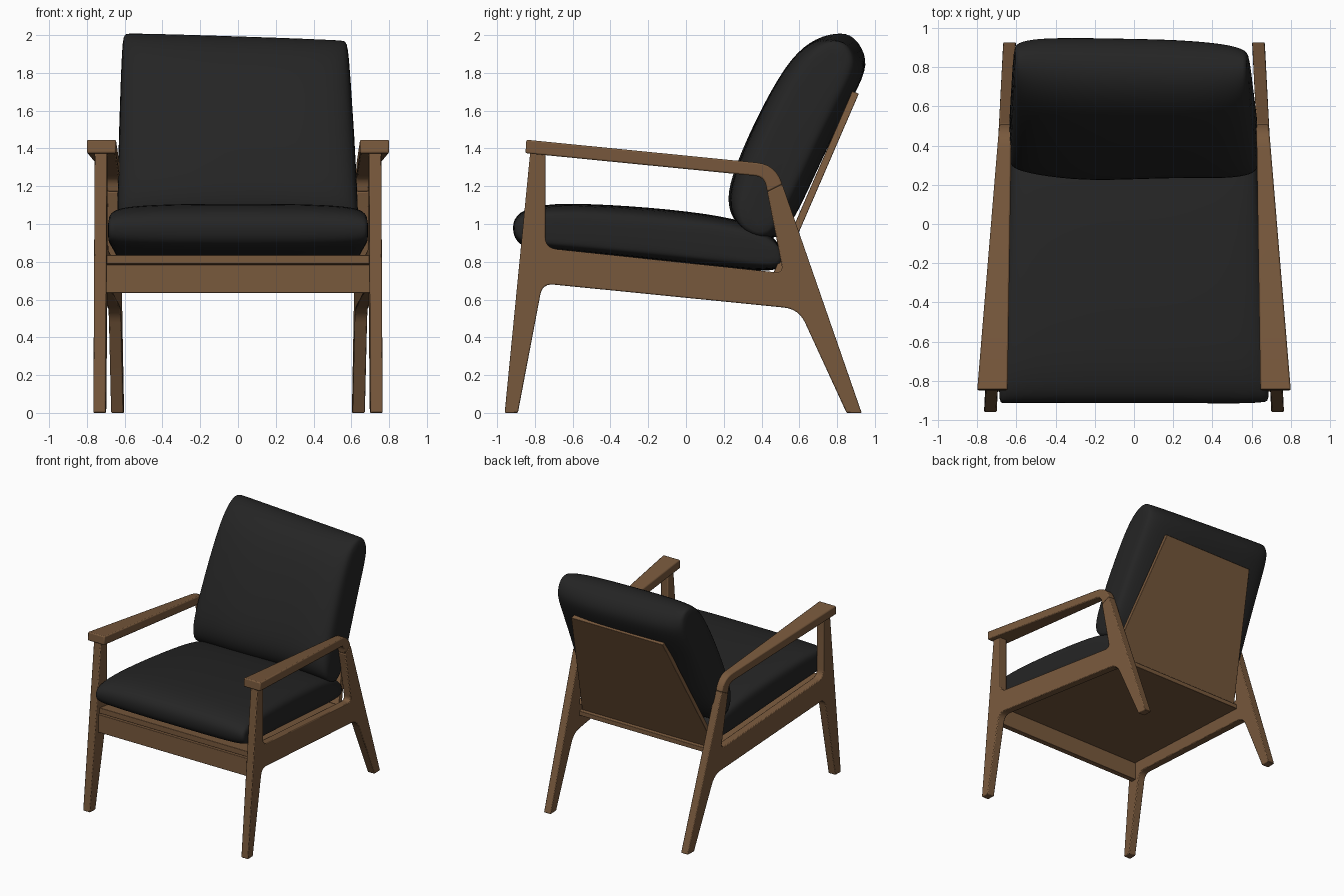
import bpy, bmesh, math
from mathutils import Vector

if "Cube" in bpy.data.objects:
    bpy.data.objects.remove(bpy.data.objects["Cube"], do_unlink=True)


def material(name, rgb):
    mat = bpy.data.materials.new(name)
    mat.use_nodes = True
    mat.diffuse_color = (*rgb, 1)
    mat.node_tree.nodes["Principled BSDF"].inputs["Base Color"].default_value = (*rgb, 1)
    return mat


wood = material("walnut_wood", (0.19, 0.1, 0.046))
fabric = material("black_fabric", (0.018, 0.018, 0.018))


def make_object(name, bm, mat):
    bmesh.ops.recalc_face_normals(bm, faces=bm.faces)
    mesh = bpy.data.meshes.new(name)
    bm.to_mesh(mesh)
    bm.free()
    mesh.materials.append(mat)
    obj = bpy.data.objects.new(name, mesh)
    bpy.context.collection.objects.link(obj)
    return obj


def rounded(points, steps=6):
    """Fillet each (y, z, radius) corner of a closed outline."""
    out = []
    for i, (y, z, r) in enumerate(points):
        p = Vector((y, z))
        if not r:
            out.append(p)
            continue
        a = p + (Vector(points[i - 1][:2]) - p).normalized() * r
        b = p + (Vector(points[(i + 1) % len(points)][:2]) - p).normalized() * r
        for k in range(steps + 1):
            t = k / steps
            out.append(a * (1 - t) ** 2 + p * 2 * t * (1 - t) + b * t * t)
    return out


def loft(rings):
    """Skin equal closed rings of points and cap both ends."""
    bm = bmesh.new()
    loops = [[bm.verts.new(p) for p in ring] for ring in rings]
    n = len(loops[0])
    for a, b in zip(loops, loops[1:]):
        for i in range(n):
            bm.faces.new((a[i], a[(i + 1) % n], b[(i + 1) % n], b[i]))
    bm.faces.new(loops[0])
    bm.faces.new(loops[-1])
    return bm


def wood_part(name, outline, inner, outer, bevel=0.006):
    """Side outline stretched in x between two limits given per point."""
    pts = rounded(outline)
    obj = make_object(name, loft([[(f(y, z), y, z) for y, z in pts] for f in (inner, outer)]), wood)
    bpy.ops.object.select_all(action="DESELECT")
    bpy.context.view_layer.objects.active = obj
    obj.select_set(True)
    bpy.ops.object.shade_smooth_by_angle(angle=math.radians(30))
    mod = obj.modifiers.new("soft_edges", "BEVEL")
    mod.width = bevel
    mod.segments = 2
    mod.limit_method = "ANGLE"
    mod.angle_limit = math.radians(40)
    return obj


def frame_x(y):
    """Centre of the side frames, which converge toward the back."""
    return 0.733 - 0.052 * (y + 0.95)


# Side frames: both legs and the sloping rail in one outline
frame = [(-0.96, 0, 0), (-0.89, 0, 0), (-0.76, 0.685, 0.06), (0.597, 0.55, 0.08),
         (0.85, 0, 0), (0.93, 0, 0), (0.51, 1.21, 0), (0.43, 1.17, 0),
         (0.515, 0.74, 0.045), (-0.745, 0.873, 0.06), (-0.745, 1.37, 0), (-0.825, 1.378, 0)]
# Armrests: wide at the front, bending down into the back legs
arm = [(-0.85, 1.375, 0), (-0.845, 1.446, 0), (0.474, 1.315, 0.1), (0.51, 1.21, 0),
       (0.43, 1.17, 0), (0.415, 1.25, 0.05)]
for side, s in (("left", 1), ("right", -1)):
    wood_part(side + "_side_frame", frame,
              lambda y, z: s * (frame_x(y) - 0.0325), lambda y, z: s * (frame_x(y) + 0.0325))
    wood_part(side + "_armrest", arm,
              lambda y, z: s * (0.645 - 0.0148 * (y + 0.84)),
              lambda y, z: s * (0.8 - 0.083 * (y + 0.84)), 0.008)


def between(name, outline, half):
    wood_part(name, outline, lambda y, z: -half(y, z), half, 0.003)


# Front rail, seat board and tapering back panel
def rail_half(y, z):
    return frame_x(y) - 0.03


between("front_rail", [(-0.855, 0.635, 0), (-0.81, 0.635, 0), (-0.81, 0.785, 0), (-0.855, 0.785, 0)], rail_half)
between("seat_board", [(-0.84, 0.789, 0), (0.52, 0.668, 0), (0.52, 0.705, 0), (-0.84, 0.835, 0)], rail_half)
between("back_panel", [(0.487, 0.7, 0), (0.915, 1.69, 0), (0.88, 1.703, 0), (0.452, 0.715, 0)],
        lambda y, z: 0.622 - 0.2 * (z - 0.7))


def cushion(name, profile, start, end, stations, shape):
    """Padded loft across x; each station thins the profile about its long axis."""
    start, end = Vector(start), Vector(end)
    axis = (end - start).normalized()
    normal = Vector((-axis.y, axis.x))
    mid = (start + end) / 2
    full = [(-t, a, b) for t, a, b in stations] + [st for st in reversed(stations) if st[0] > 0]
    rings = []
    for t, thick, length in full:
        ring = []
        for p in profile:
            d = Vector(p) - mid
            q = mid + axis * d.dot(axis) * length + normal * d.dot(normal) * thick
            ring.append(shape(t, q.x, q.y))
        rings.append(ring)
    obj = make_object(name, loft(rings), fabric)
    for poly in obj.data.polygons:
        poly.use_smooth = True
    mod = obj.modifiers.new("padding", "SUBSURF")
    mod.levels = mod.render_levels = 2


# Seat cushion, fitted between the side frames
seat = [(-0.92, 0.96), (-0.91, 1.05), (-0.8, 1.1), (-0.6, 1.112), (-0.2, 1.09), (0.2, 1.045),
        (0.42, 0.98), (0.51, 0.88), (0.515, 0.78), (0.46, 0.74), (0.1, 0.78), (-0.4, 0.835),
        (-0.78, 0.865), (-0.89, 0.885)]
cushion("seat_cushion", seat, (-0.92, 0.965), (0.51, 0.84),
        [(1, 0.5, 0.985), (0.975, 0.78, 0.995), (0.85, 0.93, 1), (0.45, 1, 1), (0, 1, 1)],
        lambda t, y, z: (t * (frame_x(y) - 0.033), y + 0.008 * math.sin(7 * t), z))

# Back cushion, slightly slumped toward one upper corner
back = [(0.22, 1.1), (0.235, 1.24), (0.37, 1.56), (0.53, 1.85), (0.65, 1.965), (0.77, 2.005),
        (0.89, 1.975), (0.96, 1.86), (0.93, 1.75), (0.765, 1.45), (0.6, 1.08), (0.5, 0.92),
        (0.4, 0.925), (0.27, 0.99)]


def slump(t, y, z):
    h = max(z - 1, 0)
    x = t * (0.645 - 0.045 * h) - 0.015 * h
    return (x, y - 0.02 * t * h + 0.012 * math.sin(5 * t) * (1 - h), z - 0.02 * t * h)


cushion("back_cushion", back, (0.38, 1.0), (0.81, 1.95),
        [(1, 0.5, 0.985), (0.97, 0.75, 1), (0.8, 0.93, 1), (0.4, 1, 1), (0, 1, 1)], slump)
